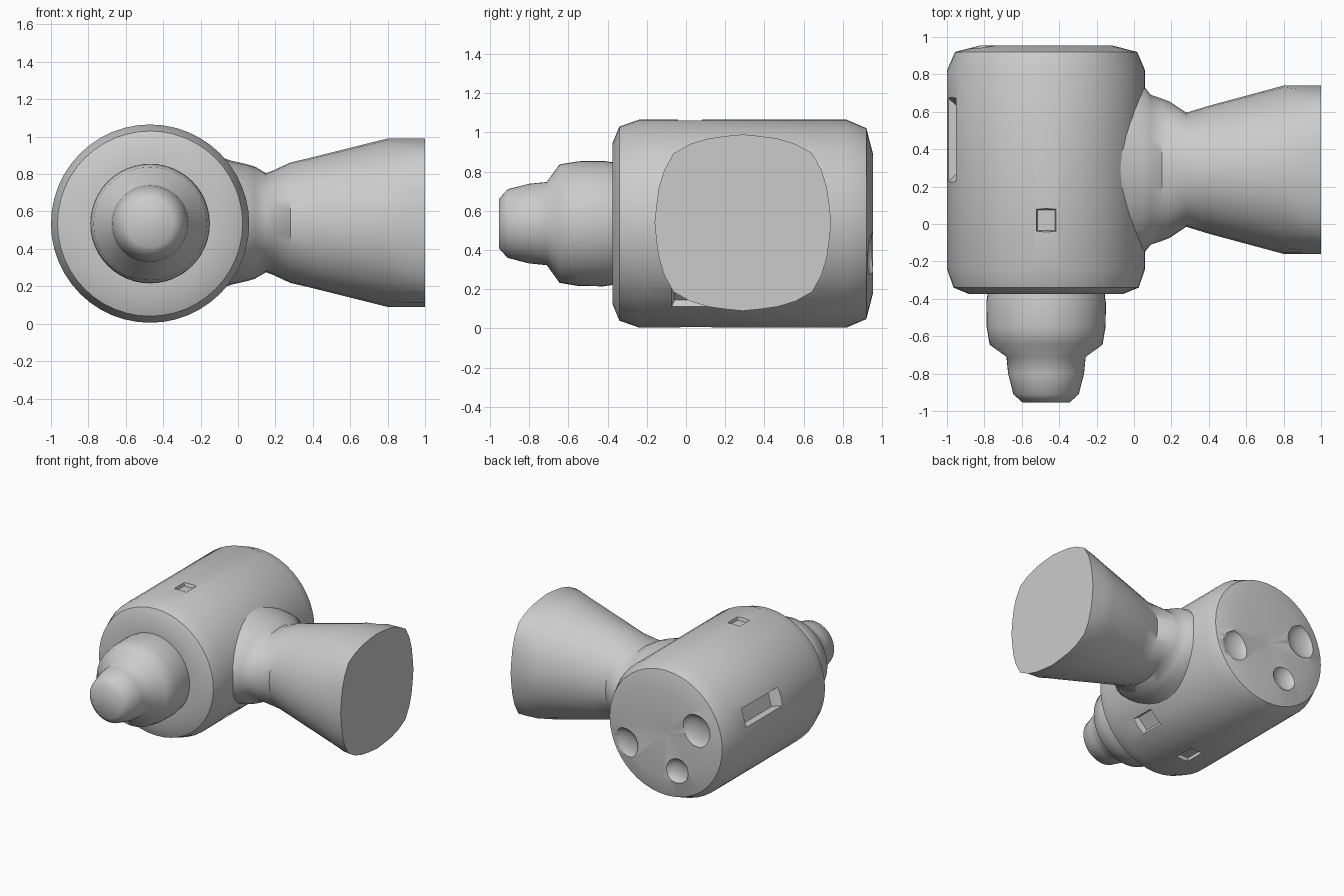
import bpy, bmesh, math
from mathutils import Matrix, Vector

if "Cube" in bpy.data.objects:
    bpy.data.objects.remove(bpy.data.objects["Cube"])

CX, CZ = -0.47, 0.535      # axis of the drum
ARM_Y, ARM_Z = 0.29, 0.54  # axis of the side arm
TAU = 2 * math.pi


def smooth(obj, angle):
    bpy.ops.object.select_all(action='DESELECT')
    obj.select_set(True)
    bpy.context.view_layer.objects.active = obj
    bpy.ops.object.shade_smooth_by_angle(angle=math.radians(angle))


def loft(name, sections):
    """Skin a list of equal-length point rings and cap both ends."""
    bm = bmesh.new()
    rings = [[bm.verts.new(p) for p in ring] for ring in sections]
    n = len(rings[0])
    for a, b in zip(rings, rings[1:]):
        for i in range(n):
            j = (i + 1) % n
            bm.faces.new((a[i], a[j], b[j], b[i]))
    bm.faces.new(rings[0])
    bm.faces.new(rings[-1])
    bmesh.ops.recalc_face_normals(bm, faces=bm.faces)
    mesh = bpy.data.meshes.new(name)
    bm.to_mesh(mesh)
    bm.free()
    obj = bpy.data.objects.new(name, mesh)
    bpy.context.collection.objects.link(obj)
    return obj


def lathe_y(name, profile, n=48):
    """Turn (y, radius) pairs around the drum axis."""
    return loft(name, [[(CX + r * math.cos(TAU * i / n), y, CZ + r * math.sin(TAU * i / n))
                        for i in range(n)] for y, r in profile])


def carve(target, matrix, ball=False):
    """Cut a tapered pocket or a rounded dent out of the target."""
    bm = bmesh.new()
    if ball:
        bmesh.ops.create_icosphere(bm, subdivisions=3, radius=1, matrix=matrix)
    else:
        bmesh.ops.create_cone(bm, cap_ends=True, segments=4, radius1=0.55, radius2=0.85,
                              depth=1, matrix=matrix @ Matrix.Rotation(math.pi / 4, 4, 'Z'))
    mesh = bpy.data.meshes.new("pocket_cutter")
    bm.to_mesh(mesh)
    bm.free()
    cutter = bpy.data.objects.new("pocket_cutter", mesh)
    cutter.hide_render = True
    bpy.context.collection.objects.link(cutter)
    mod = target.modifiers.new("pocket", 'BOOLEAN')
    mod.operation = 'DIFFERENCE'
    mod.solver = 'EXACT'
    mod.object = cutter
    bpy.context.view_layer.objects.active = target
    bpy.ops.object.modifier_apply(modifier=mod.name)
    bpy.data.objects.remove(cutter)


# main drum with rounded rims and a slightly dished back
drum = lathe_y("drum", [(-0.375, 0.30), (-0.375, 0.41), (-0.34, 0.495), (-0.24, 0.53),
                        (0.82, 0.53), (0.92, 0.487), (0.955, 0.35), (0.925, 0.01)])

# shallow pockets round the drum: angle, y centre, width round, length, depth
for deg, y, w, length, depth in [(90, 0.02, 0.12, 0.14, 0.025), (-90, 0.05, 0.12, 0.18, 0.025),
                                 (163, 0.45, 0.14, 0.44, 0.06), (-46, 0.02, 0.14, 0.2, 0.04)]:
    a = math.radians(deg)
    out = Vector((math.cos(a), 0, math.sin(a)))
    side = Vector((0, 1, 0)).cross(out)
    pos = Vector((CX, y, CZ)) + out * (0.53 - depth + 0.05)
    rot = Matrix((side, (0, 1, 0), out)).transposed().to_4x4()
    carve(drum, Matrix.Translation(pos) @ rot @ Matrix.Diagonal((w, length, 0.1, 1)))

# dents in the back of the drum: angle, distance from axis, size
for deg, dist, size in [(160, 0.30, 0.13), (-25, 0.37, 0.12), (-115, 0.28, 0.10)]:
    a = math.radians(deg)
    pos = (CX + dist * math.cos(a), 0.965, CZ + dist * math.sin(a))
    carve(drum, Matrix.Translation(pos) @ Matrix.Diagonal((size, 0.055, size, 1)), ball=True)
smooth(drum, 40)

# stepped nose on the front of the drum
nose = lathe_y("nose", [(-0.33, 0.31), (-0.39, 0.315), (-0.42, 0.32), (-0.55, 0.318),
                        (-0.645, 0.302), (-0.71, 0.212), (-0.80, 0.203), (-0.91, 0.175),
                        (-0.955, 0.125)])
smooth(nose, 60)

# side arm: x, half width in y, half height in z
rings = []
for x, ry, rz in [(-0.12, 0.46, 0.36), (-0.03, 0.46, 0.33), (0.05, 0.45, 0.312),
                  (0.09, 0.40, 0.30), (0.15, 0.38, 0.265), (0.19, 0.365, 0.28),
                  (0.28, 0.305, 0.322), (0.40, 0.342, 0.350), (0.80, 0.45, 0.45),
                  (0.90, 0.478, 0.478), (1.0, 0.50, 0.50)]:
    ring = []
    for i in range(32):
        t = TAU * i / 32
        dy, dz = ry * math.cos(t), rz * math.sin(t)
        if x > 0.7:
            # trim the flaring cone to a faceted, squarish end
            big, small = max(abs(dy), abs(dz)), min(abs(dy), abs(dz))
            k = min(1, 0.45 / (big + 0.12 * small),  0.535 / (big + 0.50 * small))
            k = max(k, 0.45 / math.hypot(dy, dz))
            k = min(k, 1)
            dy, dz = dy * k, dz * k
        ring.append((x, ARM_Y + dy, ARM_Z + dz))
    rings.append(ring)
arm = loft("side_arm", rings)
smooth(arm, 45)
